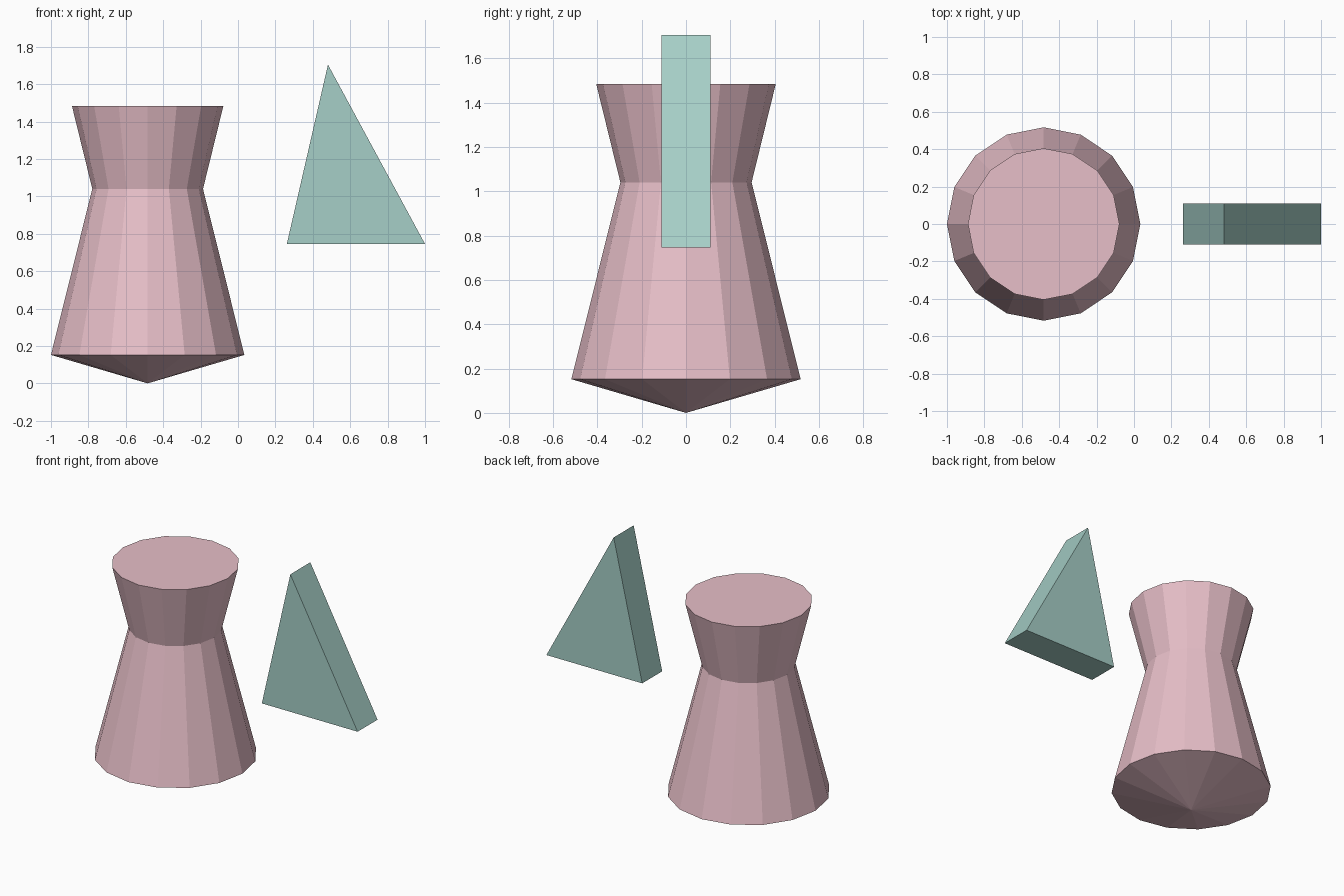
import bpy, bmesh
from math import cos, sin, pi

if "Cube" in bpy.data.objects:
    bpy.data.objects.remove(bpy.data.objects["Cube"])


def make_object(name, bm, color):
    bmesh.ops.recalc_face_normals(bm, faces=bm.faces)
    mesh = bpy.data.meshes.new(name)
    bm.to_mesh(mesh)
    bm.free()
    mat = bpy.data.materials.new(name + "_color")
    mat.diffuse_color = color
    mat.use_nodes = True
    mat.node_tree.nodes["Principled BSDF"].inputs["Base Color"].default_value = mat.diffuse_color
    mesh.materials.append(mat)
    obj = bpy.data.objects.new(name, mesh)
    bpy.context.collection.objects.link(obj)
    return obj


# Waisted body: 16-sided rings, pointed underside, flat top
SIDES = 16
profile = [(0.517, 0.152), (0.296, 1.04), (0.405, 1.484)]
bm = bmesh.new()
rings = [[bm.verts.new((r * cos(2 * pi * i / SIDES), r * sin(2 * pi * i / SIDES), z))
          for i in range(SIDES)] for r, z in profile]
tip = bm.verts.new((0, 0, 0))
for i in range(SIDES):
    j = (i + 1) % SIDES
    bm.faces.new((tip, rings[0][j], rings[0][i]))
    for low, high in zip(rings, rings[1:]):
        bm.faces.new((low[i], low[j], high[j], high[i]))
bm.faces.new(rings[-1])
body = make_object("waisted_body", bm, (0.80, 0.52, 0.58, 1))
body.location.x = -0.483

# Floating triangular wedge: triangle extruded along y
bm = bmesh.new()
tri = bm.faces.new([bm.verts.new((x, -0.11, z))
                    for x, z in [(0.261, 0.745), (1.0, 0.745), (0.481, 1.704)]])
extruded = bmesh.ops.extrude_face_region(bm, geom=[tri], use_keep_orig=True)["geom"]
bmesh.ops.translate(bm, vec=(0, 0.22, 0),
                    verts=[v for v in extruded if isinstance(v, bmesh.types.BMVert)])
make_object("triangular_wedge", bm, (0.38, 0.62, 0.57, 1))
